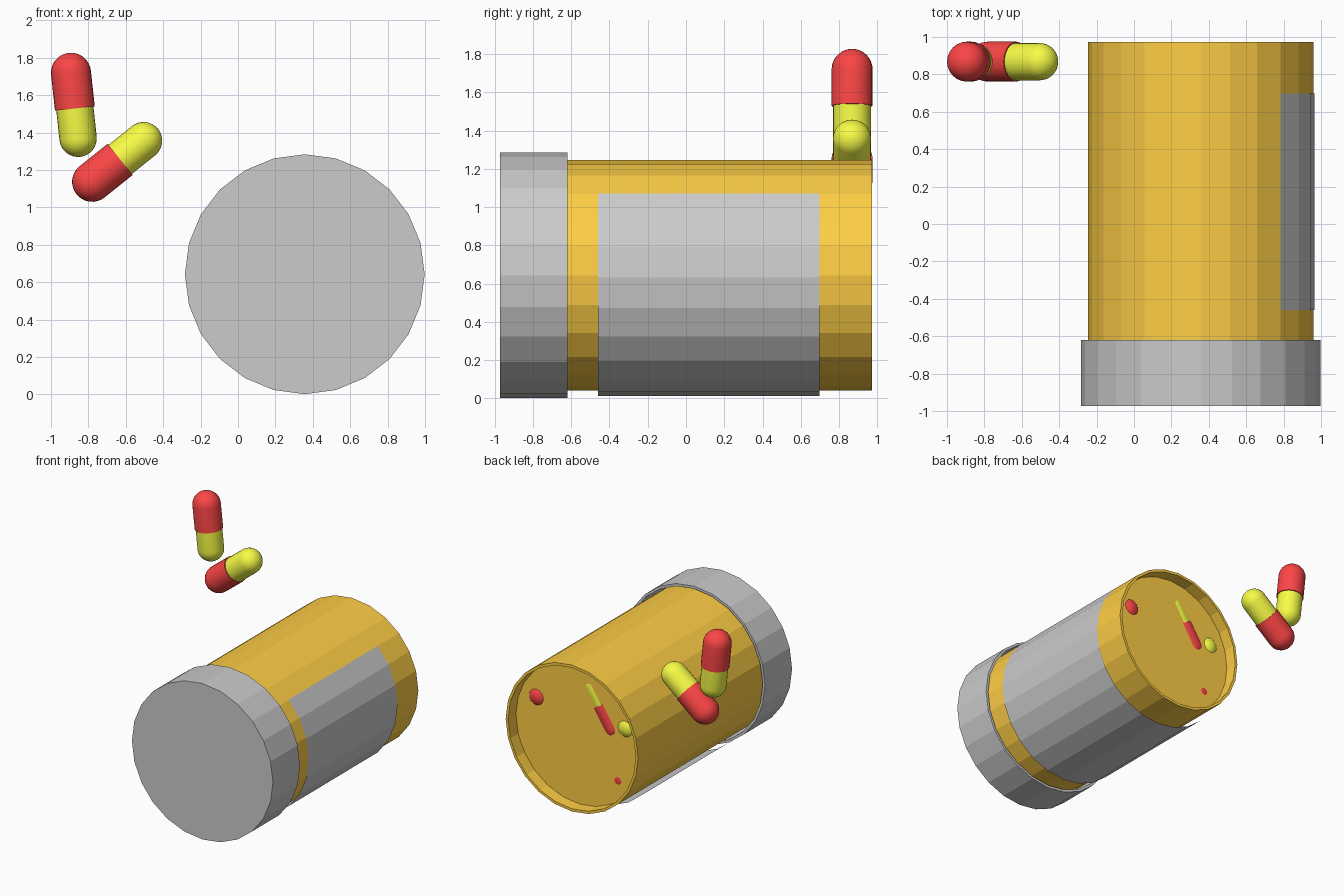
import bpy, bmesh
from math import sin, cos, pi, radians
from mathutils import Vector, Matrix

if "Cube" in bpy.data.objects:
    bpy.data.objects.remove(bpy.data.objects["Cube"])


def material(name, rgb):
    m = bpy.data.materials.new(name)
    m.diffuse_color = (*rgb, 1)
    m.use_nodes = True
    m.node_tree.nodes["Principled BSDF"].inputs["Base Color"].default_value = m.diffuse_color
    return m


ORANGE = material("orange_plastic", (1.0, 0.62, 0.06))
RED = material("red_gelatin", (0.97, 0.06, 0.06))
YELLOW = material("yellow_gelatin", (0.93, 0.98, 0.06))


def lathe(name, profile, start, axis, sides=24, a0=0, arc=360, mat=None, smooth=False):
    """Revolve (radius, distance) points around an axis through start."""
    axis = Vector(axis).normalized()
    side = Vector((1, 0, 0)) if abs(axis.y) > 0.99 else axis.cross(Vector((0, 1, 0))).normalized()
    up = side.cross(axis) if abs(axis.y) > 0.99 else Vector((0, 1, 0)) - axis * axis.y
    up.normalize()
    side = up.cross(axis).normalized() if abs(axis.y) <= 0.99 else side
    bm = bmesh.new()
    rings = []
    for i in range(sides + 1):
        a = radians(a0 + arc * i / sides)
        d = side * cos(a) + up * sin(a)
        rings.append([bm.verts.new(Vector(start) + d * r + axis * t) for r, t in profile])
    for p, q in zip(rings, rings[1:]):
        for j in range(len(profile) - 1):
            bm.faces.new((p[j], q[j], q[j + 1], p[j + 1]))
    bmesh.ops.remove_doubles(bm, verts=bm.verts, dist=1e-5)
    bmesh.ops.recalc_face_normals(bm, faces=bm.faces)
    me = bpy.data.meshes.new(name)
    bm.to_mesh(me)
    bm.free()
    ob = bpy.data.objects.new(name, me)
    bpy.context.collection.objects.link(ob)
    if mat:
        me.materials.append(mat)
    if smooth:
        bpy.ops.object.select_all(action='DESELECT')
        ob.select_set(True)
        bpy.context.view_layer.objects.active = ob
        bpy.ops.object.shade_smooth_by_angle()
    return ob


CX, CZ = 0.357, 0.643
Y = (0, 1, 0)

# Cap: an open cup over the neck
lathe("cap", [(0, -0.972), (0.641, -0.972), (0.641, -0.62), (0.62, -0.62),
              (0.62, -0.94), (0, -0.94)], (CX, 0, CZ), Y)

# Bottle: hollow tube with a floor set in from the end rim
FLOOR = 0.87
lathe("bottle", [(0, FLOOR), (0.58, FLOOR), (0.58, 0.972), (0.602, 0.972), (0.602, -0.93),
                 (0.58, -0.93), (0.58, FLOOR - 0.02), (0, FLOOR - 0.02)],
      (CX, 0, CZ), Y, mat=ORANGE)

# Label: half wrap, sitting slightly off centre toward the lower side
label = lathe("label", [(0.619, -0.46), (0.619, 0.697)], (CX - 0.012, 0, CZ - 0.011), Y,
              sides=12, a0=-135, arc=180)
me = label.data
mid = Vector((CX, 0.1, CZ))
if (me.polygons[6].center - mid).dot(me.polygons[6].normal) < 0:
    me.flip_normals()

# Pills: red shell slipped over a slimmer yellow shell
R, RY, LENGTH, SEAM = 0.107, 0.1, 0.352, 0.192


def pill(index, red_end, direction):
    steps = [i * pi / 16 for i in range(9)]
    red = [(R * sin(a), -R * cos(a)) for a in steps] + [(R, SEAM), (RY - 0.003, SEAM)]
    yellow = [(RY, SEAM - 0.02)] + [(RY * cos(a), LENGTH + RY * sin(a)) for a in steps]
    lathe(f"pill_red_{index}", red, red_end, direction, mat=RED, smooth=True)
    lathe(f"pill_yellow_{index}", yellow, red_end, direction, mat=YELLOW, smooth=True)


def from_yellow(yellow_end, direction):
    """Red end position for a pill whose yellow end is known."""
    return Vector(yellow_end) - Vector(direction).normalized() * LENGTH


# Loose pills outside
pill(1, (-0.893, 0.868, 1.72), (0.038, 0, -0.35))
pill(2, (-0.78, 0.868, 1.137), (0.275, 0, 0.22))

# Pills inside, just showing through the floor
pill(3, (0.083, FLOOR - 0.095, 0.75), (0.195, 0, 0.3))
pill(4, (0.752, FLOOR - 0.085, 0.837), (-0.25, -0.8, -0.3))
d = Vector((-0.1, 0.8, 0.3))
pill(5, from_yellow((-0.055, FLOOR - 0.077, 0.79), d), d)
pill(6, (0.01, FLOOR - 0.102, 0.347), (0.5, -0.6, 0.1))
